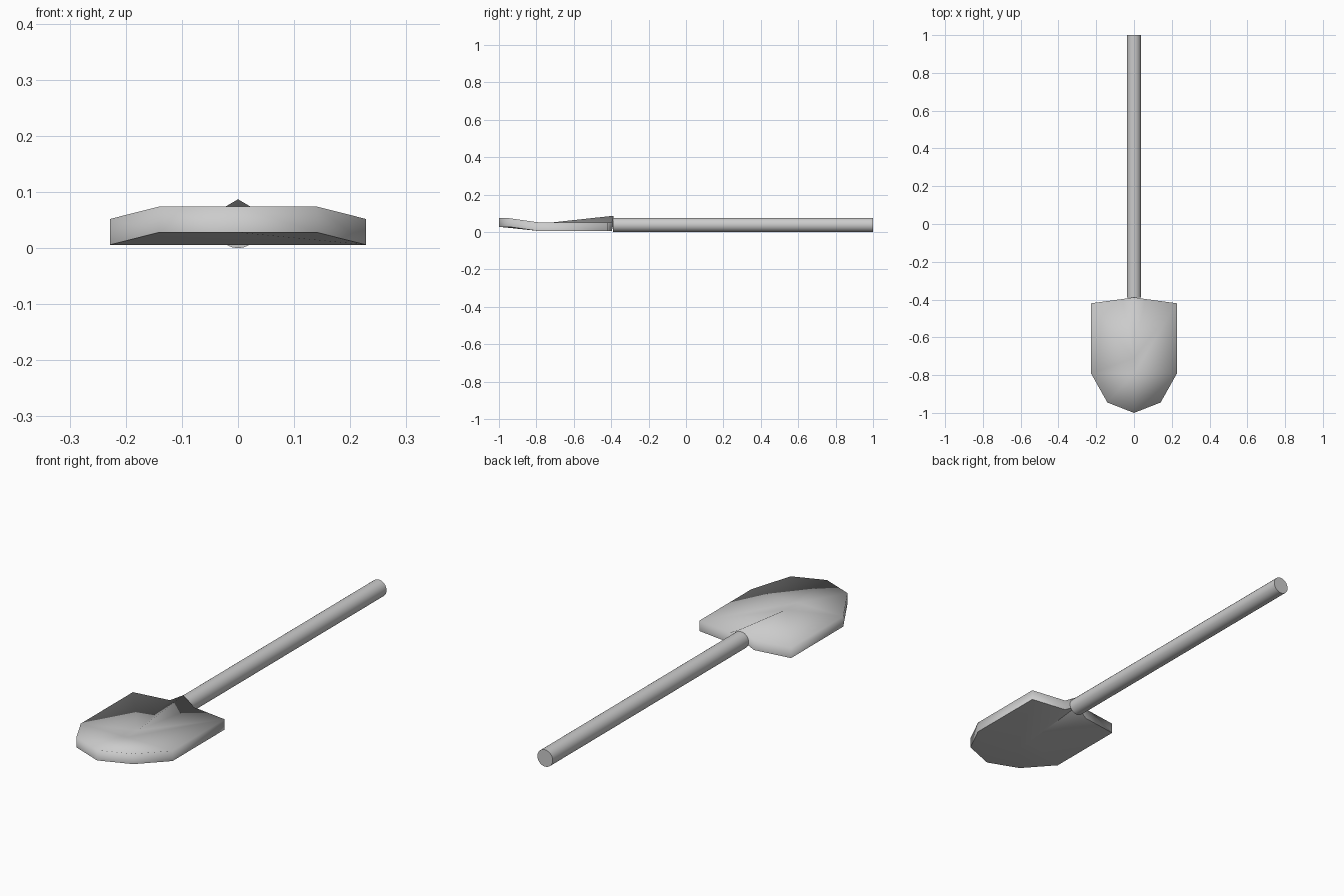
import bpy, bmesh, math

if "Cube" in bpy.data.objects:
    bpy.data.objects.remove(bpy.data.objects["Cube"])

THICK = 0.046

# Blade: right half of the top surface, mirrored to the left
right = {
    "corner": (0.228, -0.42, 0.052),
    "hump": (0.060, -0.397, 0.052),
    "side": (0.228, -0.79, 0.052),
    "shoulder": (0.141, -0.945, 0.074),
}
centre = {
    "peak": (0, -0.388, 0.087),
    "ridge": (0, -0.71, 0.052),
    "bend": (0, -0.79, 0.052),
    "tip": (0, -1.0, 0.074),
}
half_faces = [
    ("hump", "peak", "ridge"),
    ("corner", "hump", "ridge"),
    ("corner", "ridge", "bend", "side"),
    ("side", "bend", "tip", "shoulder"),
]

bm = bmesh.new()
mid = {k: bm.verts.new(p) for k, p in centre.items()}
for s in (1, -1):
    pts = dict(mid)
    pts.update({k: bm.verts.new((s * x, y, z)) for k, (x, y, z) in right.items()})
    for f in half_faces:
        bm.faces.new([pts[k] for k in f[::s]])

# Thicken the sheet straight down and close the rim
top_faces = bm.faces[:]
rim = [e for e in bm.edges if e.is_boundary]
dup = bmesh.ops.duplicate(bm, geom=bm.verts[:] + bm.edges[:] + top_faces)
low = [g for g in dup["geom"] if isinstance(g, bmesh.types.BMVert)]
bmesh.ops.translate(bm, verts=low, vec=(0, 0, -THICK))
vmap = dup["vert_map"]
for e in rim:
    a, b = e.verts
    bm.faces.new((a, b, vmap[b], vmap[a]))
bmesh.ops.recalc_face_normals(bm, faces=bm.faces[:])

# Soft upper rim, crisp lower rim
low_set = set(low)
for f in bm.faces:
    f.smooth = True
for e in bm.edges:
    if all(v in low_set for v in e.verts) and e.calc_face_angle(0) > math.radians(40):
        e.smooth = False
mesh = bpy.data.meshes.new("blade")
bm.to_mesh(mesh)
bm.free()
bpy.context.collection.objects.link(bpy.data.objects.new("blade", mesh))

# Handle: straight round shaft from the blade socket to the back end
y0, y1, radius = -0.39, 1.0, 0.038
bpy.ops.mesh.primitive_cylinder_add(
    vertices=24, radius=radius, depth=y1 - y0,
    location=(0, (y0 + y1) / 2, radius), rotation=(math.pi / 2, 0, 0))
handle = bpy.context.object
handle.name = "handle"
bpy.ops.object.shade_smooth_by_angle(angle=math.radians(40))
